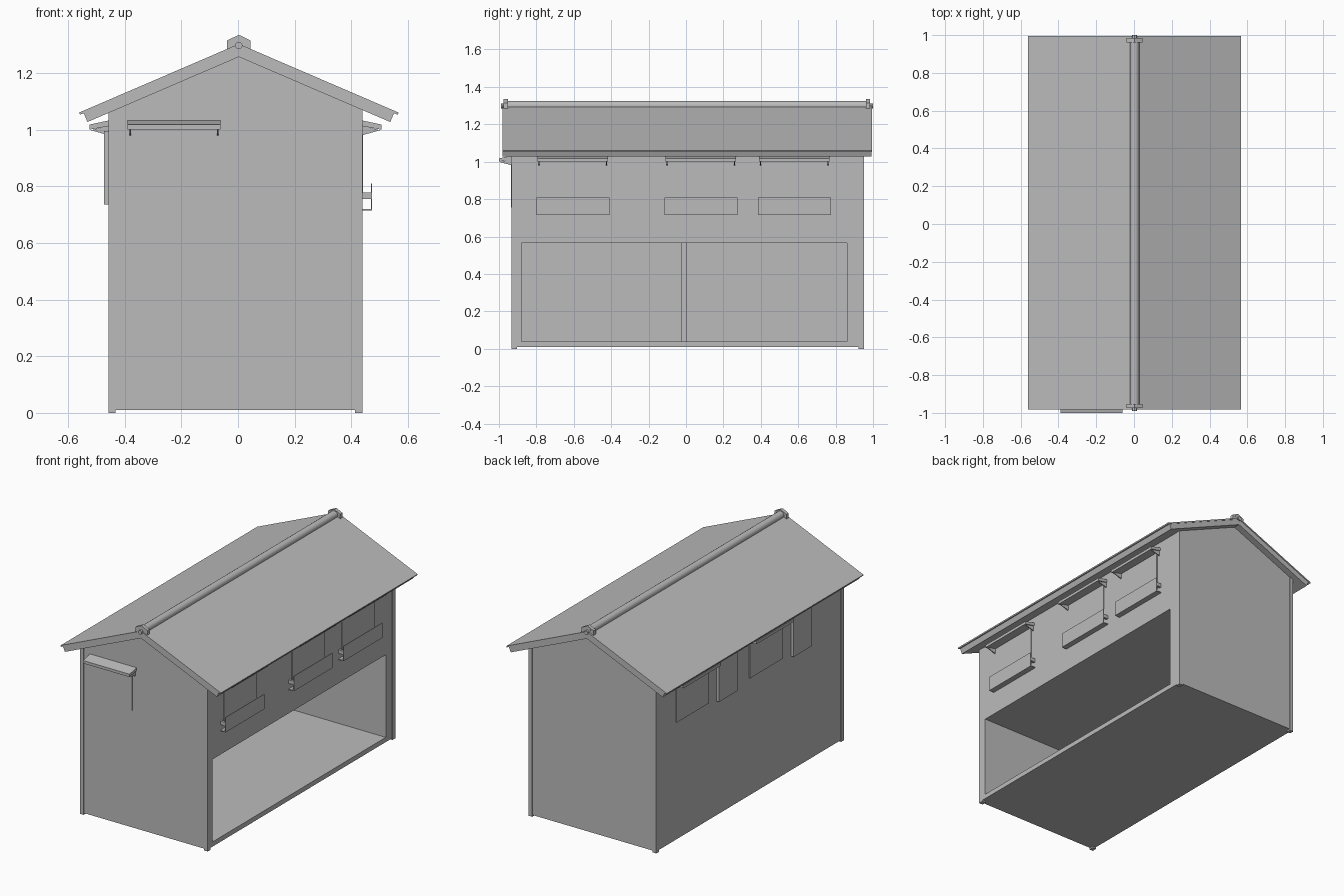
import bpy, bmesh, math
from mathutils import Vector

if "Cube" in bpy.data.objects:
    bpy.data.objects.remove(bpy.data.objects["Cube"])

grey = bpy.data.materials.new("plain_grey")
grey.use_nodes = True
COLOUR = (0.5, 0.5, 0.5, 1)
grey.diffuse_color = COLOUR
grey.node_tree.nodes["Principled BSDF"].inputs["Base Color"].default_value = COLOUR

# Body limits and ridge centre
X0, X1, Y0, Y1 = -0.455, 0.437, -0.93, 0.95
RIDGE = 0.003
SLOPE = 0.43


def extrude(name, points, offset):
    """Solid made by sweeping a flat outline along an offset."""
    bm = bmesh.new()
    face = bm.faces.new([bm.verts.new(p) for p in points])
    swept = bmesh.ops.extrude_face_region(bm, geom=[face])
    verts = [v for v in swept["geom"] if isinstance(v, bmesh.types.BMVert)]
    bmesh.ops.translate(bm, verts=verts, vec=offset)
    bmesh.ops.recalc_face_normals(bm, faces=bm.faces[:])
    mesh = bpy.data.meshes.new(name)
    bm.to_mesh(mesh)
    bm.free()
    mesh.materials.append(grey)
    obj = bpy.data.objects.new(name, mesh)
    bpy.context.collection.objects.link(obj)
    return obj


def box(name, x0, x1, y0, y1, z0, z1):
    outline = [(x0, y0, z0), (x1, y0, z0), (x1, y1, z0), (x0, y1, z0)]
    return extrude(name, outline, (0, 0, z1 - z0))


def prism(name, outline, y0, y1):
    return extrude(name, [(x, y0, z) for x, z in outline], (0, y1 - y0, 0))


# Each wall: surface origin, outward direction, direction along the wall
WALLS = {
    "front": (Vector((0, Y0, 0)), Vector((0, -1, 0)), Vector((1, 0, 0))),
    "left": (Vector((X1, 0, 0)), Vector((1, 0, 0)), Vector((0, 1, 0))),
    "right": (Vector((X0, 0, 0)), Vector((-1, 0, 0)), Vector((0, 1, 0))),
}


def on_wall(name, wall, profile, a0, a1):
    """Sweep an (outward, height) profile along a wall."""
    origin, out, along = WALLS[wall]
    pts = [origin + out * o + along * a0 + Vector((0, 0, z)) for o, z in profile]
    return extrude(f"{wall}_{name}", pts, along * (a1 - a0))


def slab(o0, o1, z0, z1):
    return [(o0, z0), (o1, z0), (o1, z1), (o0, z1)]


# Lower room, open on the left side
T = 0.02
box("floor", X0, X1, Y0, Y1, 0.01, 0.04)
box("right_wall", X0, X0 + T, Y0, Y1, 0.04, 0.565)
box("front_wall", X0 + T, X1, Y0, Y0 + 0.05, 0.04, 0.565)
box("back_wall", X0 + T, X1, Y1 - 0.09, Y1, 0.04, 0.565)
box("inner_post", X0 + T, X0 + 0.03, -0.025, 0.005, 0.04, 0.565)

# Upper storey with gables
prism("upper_storey", [
    (X0, 0.565), (X1, 0.565), (X1, 1.257 - SLOPE * (X1 - RIDGE)),
    (RIDGE, 1.257), (X0, 1.257 - SLOPE * (RIDGE - X0))], Y0, Y1)

# Corner posts
E = 0.003
for side, x in (("right", X0 - E), ("left", X1 + E - 0.026)):
    for end, y in (("front", Y0 - E), ("back", Y1 + E - 0.03)):
        box(f"{end}_{side}_post", x, x + 0.026, y, y + 0.03, 0, 1.07)


# Roof layers, each a chevron with ends cut square to the slope
def chevron(name, top, thick, half, y0, y1):
    lean = thick * SLOPE * 0.85
    upper = [(-half, top - SLOPE * half), (0, top), (half, top - SLOPE * half)]
    inner = half - lean
    low = top - thick
    lower = [(inner, low - SLOPE * inner), (0, low), (-inner, low - SLOPE * inner)]
    prism(name, [(RIDGE + x, z) for x, z in upper + lower], y0, y1)


chevron("roof_covering", 1.303, 0.009, 0.564, -0.982, 0.995)
chevron("roof_boards", 1.294, 0.037, 0.548, -0.98, 0.992)


# Ridge roll with end caps and knobs
def roll(name, radius, z, y0, y1, sides):
    outline = [(RIDGE + radius * math.cos(math.tau * i / sides),
                z + radius * math.sin(math.tau * i / sides)) for i in range(sides)]
    obj = prism(name, outline, y0, y1)
    bpy.ops.object.select_all(action="DESELECT")
    bpy.context.view_layer.objects.active = obj
    obj.select_set(True)
    bpy.ops.object.shade_smooth_by_angle()


roll("ridge_roll", 0.025, 1.3, -0.975, 0.985, 16)
cap = [(-0.042, 1.285), (0.042, 1.285), (0.042, 1.315), (0, 1.335), (-0.042, 1.315)]
for end, y, knob in (("front", -0.975, -0.99), ("back", 0.962, 1.0)):
    prism(f"{end}_ridge_cap", [(RIDGE + x, z) for x, z in cap], y, y + 0.022)
    roll(f"{end}_ridge_knob", 0.013, 1.297, min(knob, y), max(knob, y), 12)


# Windows with small awnings
def window(wall, a0, a1, depth=0.005):
    on_wall("window", wall, slab(-0.005, depth, 0.755, 0.998), a0, a1)
    b0, b1 = a0 - 0.025, a1 + 0.028
    on_wall("awning", wall,
            [(0, 1.033), (0.07, 1.018), (0.07, 1.0), (0, 1.013)], b0, b1)
    for a in (b0 + 0.006, b1 - 0.012):
        on_wall("awning_bracket", wall, [(0, 0.98), (0.064, 0.998), (0, 1.015)], a, a + 0.006)


window("front", -0.365, -0.09)
for start in (-0.77, -0.085, 0.415):
    window("left", start, start + 0.325)
    # Shelf box under the window
    s0, s1 = start - 0.03, start + 0.36
    on_wall("shelf_panel", "left", slab(0.032, 0.036, 0.715, 0.81), s0, s1)
    on_wall("shelf_base", "left", slab(0, 0.036, 0.715, 0.72), s0, s1)
    for a in (s0, s1 - 0.015):
        on_wall("shelf_bracket", "left", slab(0, 0.034, 0.755, 0.778), a, a + 0.015)

# Right side windows with open shutters
for start in (0.425, -0.31):
    window("right", start, start + 0.325)
for start in (0.16, -0.59):
    on_wall("shutter", "right", slab(0, 0.019, 0.735, 0.995), start, start + 0.185)
